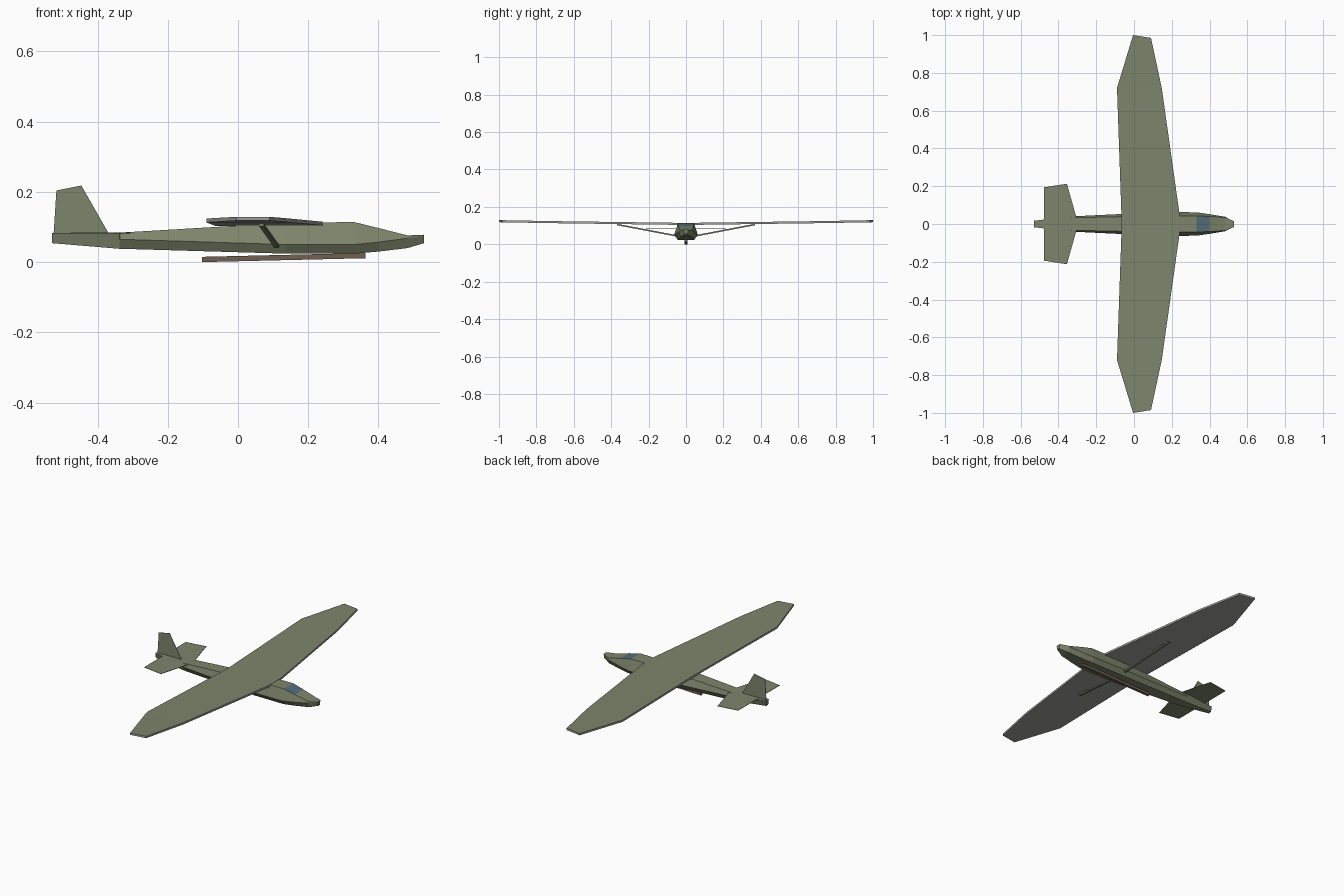
import bpy, bmesh
from mathutils import Vector

if "Cube" in bpy.data.objects:
    bpy.data.objects.remove(bpy.data.objects["Cube"])


def material(name, rgb):
    m = bpy.data.materials.new(name)
    m.use_nodes = True
    m.diffuse_color = (*rgb, 1)
    m.node_tree.nodes["Principled BSDF"].inputs["Base Color"].default_value = (*rgb, 1)
    return m


olive = material("olive", (0.21, 0.235, 0.15))
grey = material("underside grey", (0.36, 0.36, 0.35))
blue = material("canopy blue", (0.09, 0.16, 0.20))
brown = material("skid brown", (0.16, 0.12, 0.085))


def loft(name, rings, mats, rule=None):
    """Join rings of equal point count, cap both ends, colour faces by rule."""
    bm = bmesh.new()
    loops = [[bm.verts.new(p) for p in ring] for ring in rings]
    n = len(loops[0])
    for a, b in zip(loops, loops[1:]):
        for i in range(n):
            j = (i + 1) % n
            bm.faces.new((a[i], a[j], b[j], b[i]))
    bm.faces.new(loops[0])
    bm.faces.new(loops[-1])
    bmesh.ops.recalc_face_normals(bm, faces=bm.faces)
    bm.normal_update()
    if rule:
        for f in bm.faces:
            f.material_index = rule(f)
    me = bpy.data.meshes.new(name)
    bm.to_mesh(me)
    bm.free()
    for m in mats:
        me.materials.append(m)
    ob = bpy.data.objects.new(name, me)
    bpy.context.collection.objects.link(ob)
    return ob


def plate(name, outline, offset, mat):
    """Thin slab from an outline, thickened both ways along offset."""
    off = Vector(offset)
    return loft(name, [[Vector(p) + s * off for p in outline] for s in (-1, 1)], [mat])


# Fuselage: x, top z, top half-width, waist z, waist half-width, bottom z, bottom half-width
stations = [
    (-0.53, 0.083, 0.017, 0.078, 0.013, 0.054, 0.010),
    (-0.338, 0.083, 0.040, 0.065, 0.037, 0.038, 0.026),
    (-0.336, 0.084, 0.033, 0.065, 0.040, 0.038, 0.026),
    (0.138, 0.112, 0.043, 0.050, 0.063, 0.024, 0.044),
    (0.33, 0.114, 0.043, 0.050, 0.062, 0.024, 0.044),
    (0.40, 0.097, 0.040, 0.057, 0.052, 0.030, 0.036),
    (0.483, 0.076, 0.034, 0.068, 0.038, 0.040, 0.026),
    (0.53, 0.078, 0.015, 0.074, 0.011, 0.054, 0.008),
]
rings = [[(x, -tw, tz), (x, tw, tz), (x, mw, mz), (x, bw, bz), (x, -bw, bz), (x, -mw, mz)]
         for x, tz, tw, mz, mw, bz, bw in stations]


def canopy_rule(f):
    c = f.calc_center_median()
    return int(0.33 < c.x < 0.40 and f.normal.z > 0.9)


loft("fuselage", rings, [olive, blue], canopy_rule)

# Wings: trailing x, trailing y, leading x, leading y, underside z
wing_stations = [
    (-0.065, 0.0, 0.24, 0.0, 0.103),
    (-0.067, 0.06, 0.24, 0.06, 0.104),
    (-0.09, 0.72, 0.147, 0.72, 0.113),
    (-0.005, 1.0, 0.09, 0.985, 0.118),
]
thick = 0.011
for side, s in (("left", 1), ("right", -1)):
    loft(side + "_wing",
         [[(tx, s * ty, z), (lx, s * ly, z), (lx, s * ly, z + thick), (tx, s * ty, z + thick)]
          for tx, ty, lx, ly, z in wing_stations],
         [olive, grey], lambda f: int(f.normal.z < 0.5))
    # Wing strut
    ends = [(0.11, s * 0.055, 0.046), (0.067, s * 0.37, 0.106)]
    loft(side + "_strut",
         [[(x + dx, y, z + dz) for dx, dz in
           ((-0.007, -0.004), (0.007, -0.004), (0.007, 0.004), (-0.007, 0.004))]
          for x, y, z in ends], [olive])

# Tail surfaces
half = [(-0.307, 0.042), (-0.355, 0.213), (-0.477, 0.194)]
outline = half + [(x, -y) for x, y in reversed(half)]
plate("tailplane", [(x, y, 0.083) for x, y in outline], (0, 0, 0.001), olive)
fin = [(-0.525, 0.08), (-0.517, 0.204), (-0.446, 0.218), (-0.367, 0.08)]
plate("tail_fin", [(x, 0, z) for x, z in fin], (0, 0.001, 0), olive)

# Landing skid
skid = [(-0.103, 0), (0.363, 0.011), (0.363, 0.026), (-0.103, 0.015)]
plate("landing_skid", [(x, 0, z) for x, z in skid], (0, 0.008, 0), brown)
